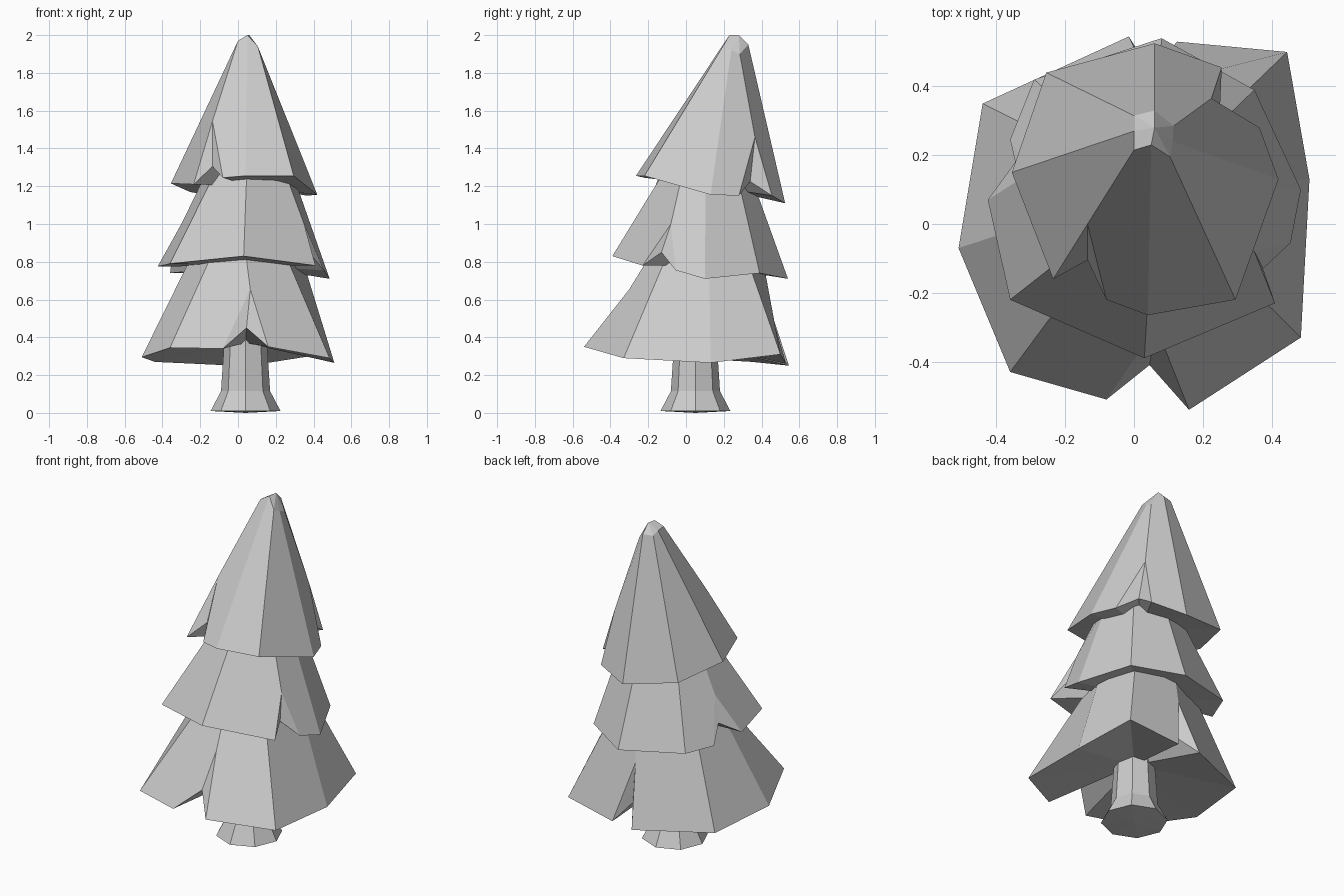
import bpy, bmesh, math
from mathutils import Vector as V

if "Cube" in bpy.data.objects:
    bpy.data.objects.remove(bpy.data.objects["Cube"])


def finish(name, bm):
    bmesh.ops.recalc_face_normals(bm, faces=bm.faces)
    me = bpy.data.meshes.new(name)
    bm.to_mesh(me)
    bm.free()
    ob = bpy.data.objects.new(name, me)
    bpy.context.collection.objects.link(ob)


def tier(name, columns, under, cap, tops=None, radius=0):
    """Faceted skirt. A column is one rim point, or (left, notch, right, peak) for a torn edge."""
    bm = bmesh.new()
    cols = []
    for i, c in enumerate(columns):
        torn = not isinstance(c[0], (int, float))
        rim = V(c) if not torn else (V(c[0]) + V(c[2])) / 2
        if tops:
            t = V(tops[i])
        else:
            d = V((rim.x - cap[0], rim.y - cap[1], 0)).normalized()
            t = V(cap) + d * radius
        pts = [bm.verts.new(p) for p in (c if torn else (c,))]
        cols.append((bm.verts.new(t), pts))
    low, high = bm.verts.new(under), bm.verts.new(cap)
    for (ta, pa), (tb, pb) in zip(cols, cols[1:] + cols[:1]):
        a = [pa[3], pa[2]] if len(pa) == 4 else [pa[0]]
        b = [pb[0], pb[3]] if len(pb) == 4 else [pb[0]]
        bm.faces.new([ta] + a + b + [tb])      # sloping panel
        bm.faces.new((a[-1], low, b[0]))       # underside
        bm.faces.new((ta, tb, high))           # cap
        if len(pa) == 4:                       # notch walls
            l, n, r, p = pa
            for f in ((l, n, p), (n, r, p), (l, low, n), (n, low, r)):
                bm.faces.new(f)
    finish(name, bm)


# Lower branches
tier("lower_branches", [
    ((-.08, -.51, .34), (.045, -.41, .45), (.16, -.54, .35), (.065, -.30, .655)),
    (.485, -.33, .29), (.51, .13, .265), (.445, .50, .31),
    ((.125, .53, .26), (.05, .44, .36), (-.015, .545, .25), (.04, .43, .60)),
    (-.44, .35, .27), (-.51, -.07, .295), (-.36, -.43, .345)],
    under=(.04, .05, .37), cap=(.04, .11, .85), radius=.29)

# Middle branches
tier("middle_branches", [
    (-.36, -.22, .79), (.03, -.39, .83),
    ((.41, -.23, .78), (.375, -.13, .85), (.455, -.055, .755), (.35, -.08, 1.0)),
    (.485, .10, .71), (.35, .39, .74), (.08, .54, .71), (-.29, .42, .74),
    ((-.36, .245, .74), (-.345, .18, .85), (-.425, .07, .775), (-.30, .15, 1.0))],
    under=(.05, .10, .78), cap=(.06, .11, 1.28), radius=.225)

# Top branches, leaning back to a blunt tip
tier("top_branches", [
    (-.355, .15, 1.215),
    ((-.235, -.16, 1.21), (-.135, -.105, 1.305), (-.08, -.22, 1.245), (-.135, 0, 1.545)),
    (.04, -.265, 1.255), (.295, -.22, 1.255), (.42, .13, 1.155),
    ((.365, .28, 1.15), (.25, .34, 1.225), (.255, .455, 1.15), (.225, .365, 1.46)),
    (.06, .525, 1.11), (-.255, .44, 1.17)],
    under=(.06, .13, 1.2), cap=(.06, .28, 2.0),
    tops=[(0, .27, 1.965), (0, .215, 1.97), (.05, .23, 2.0), (.105, .195, 1.94),
          (.112, .24, 1.92), (.115, .285, 1.90), (.06, .33, 1.95), (0, .315, 1.95)])

# Trunk with flared foot
bm = bmesh.new()
rings = []
for z, r in ((.01, .185), (.115, .13), (.42, .11)):
    rings.append([bm.verts.new((.04 + r * math.cos(k * math.pi / 4),
                                .05 + r * math.sin(k * math.pi / 4), z)) for k in range(8)])
for a, b in zip(rings, rings[1:]):
    for k in range(8):
        j = (k + 1) % 8
        bm.faces.new((a[k], a[j], b[j], b[k]))
foot = bm.verts.new((.04, .05, 0))
for k in range(8):
    bm.faces.new((foot, rings[0][k], rings[0][(k + 1) % 8]))
bm.faces.new(rings[-1])
finish("trunk", bm)
